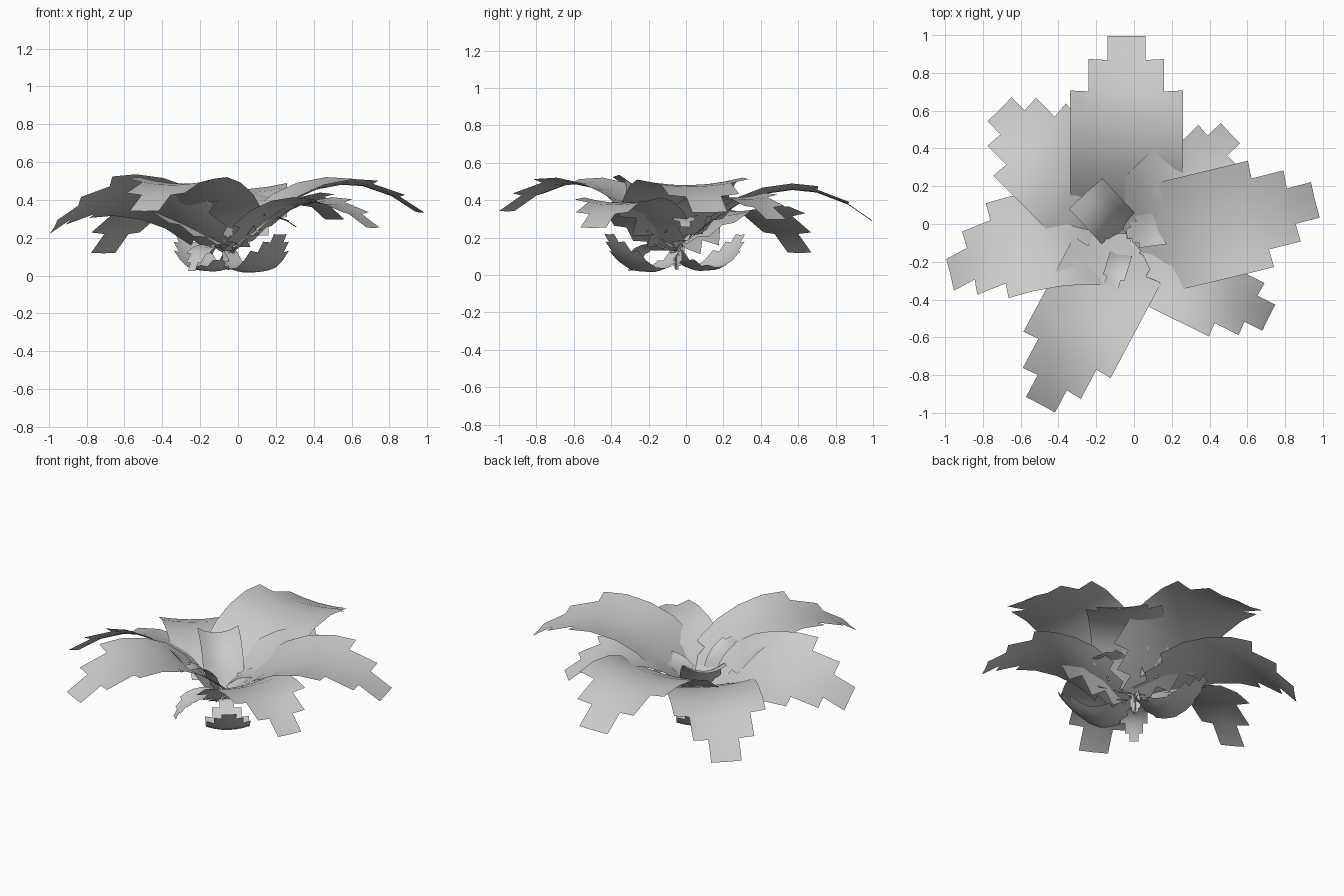
import bpy, bmesh
from math import radians
from mathutils import Matrix, Vector

if "Cube" in bpy.data.objects:
    bpy.data.objects.remove(bpy.data.objects["Cube"])

# Side profiles (reach, height) of one leaf of unit size
ARCH = [(0, 0), (.08, .06), (.18, .145), (.32, .24), (.45, .295),
        (.6, .32), (.73, .31), (.9, .25), (1.03, .165)]
CURL = [(0, .18), (.1, .06), (.22, -.03), (.36, -.08), (.52, -.07),
        (.68, .02), (.82, .15), (.93, .28), (1.0, .38)]
# Half-width in columns for each segment: stepped base and tip
STEPPED = [1, 2, 3, 3, 3, 3, 2, 1]
BLUNT = [1, 2, 3, 3, 3, 3]


def leaf(name, origin, azimuth, scale=1, pitch=0, roll=0, width=.58,
         cup=.035, profile=ARCH, steps=STEPPED):
    """Cupped leaf sheet with a stair-stepped outline."""
    mat = (Matrix.Translation(origin)
           @ Matrix.Rotation(radians(azimuth), 4, 'Z')
           @ Matrix.Rotation(radians(-pitch), 4, 'Y')
           @ Matrix.Rotation(radians(roll), 4, 'X')
           @ Matrix.Scale(scale, 4))
    bm = bmesh.new()
    grid = {}

    def vert(i, j):
        if (i, j) not in grid:
            a = Vector(profile[max(i - 1, 0)])
            b = Vector(profile[min(i + 1, len(profile) - 1)])
            t = (b - a).normalized()
            f = j / 3
            lift = cup * f * f * min(1, i / 3)
            s, h = profile[i]
            p = Vector((s - t.y * lift, f * width / 2, h + t.x * lift))
            grid[i, j] = bm.verts.new(mat @ p)
        return grid[i, j]

    for i, n in enumerate(steps):
        for j in range(-n, n):
            bm.faces.new((vert(i, j), vert(i + 1, j),
                          vert(i + 1, j + 1), vert(i, j + 1)))
    me = bpy.data.meshes.new(name)
    bm.to_mesh(me)
    bm.free()
    for p in me.polygons:
        p.use_smooth = True
    ob = bpy.data.objects.new(name, me)
    bpy.context.collection.objects.link(ob)
    return ob


# Large outer leaves
leaf("leaf_north", (-.04, -.04, .15), 90, 1.0, -1.5, width=.6)
leaf("leaf_east", (-.04, -.115, .15), 13.8, 1.0, 1, roll=1)
leaf("leaf_west", (-.02, -.095, .13), 194, .935, -1, roll=23, width=.6)
leaf("leaf_south", (-.01, -.045, .15), 242, 1.005, 1.3, width=.52)
leaf("leaf_northwest", (-.05, -.06, .165), 134.8, .9, -12, width=.6)
leaf("leaf_southeast", (-.05, -.115, .13), -26.5, .825, -1, width=.56)
leaf("leaf_northeast", (-.04, -.05, .18), 44, .74, -.5, width=.6)

# Young inner leaves
leaf("inner_leaf_upright", (-.05, -.06, .14), 133, .5, 17, width=.48,
     cup=.08, steps=BLUNT)
leaf("inner_leaf_south", (-.06, -.13, .18), 253, .33, 28, width=.36)
leaf("inner_leaf_east", (-.04, -.05, .2), 8, .34, 0, width=.5)

# Old lower leaves, curling up at the tips
leaf("lower_leaf_front", (-.04, -.06, .05), -53, .44, width=.58,
     cup=.05, profile=CURL)
leaf("lower_leaf_back", (-.04, -.04, .055), 128, .42, width=.58,
     cup=.05, profile=CURL)
leaf("drooping_leaf", (-.05, -.06, .14), 230, .31, -30, width=.5)

# Short central stem made of thin upright strips
for k in range(5):
    leaf(f"stem_strip_{k}", (-.05, -.05, .03), k * 72 + 20, .18, 55,
         width=.35, cup=.05)
